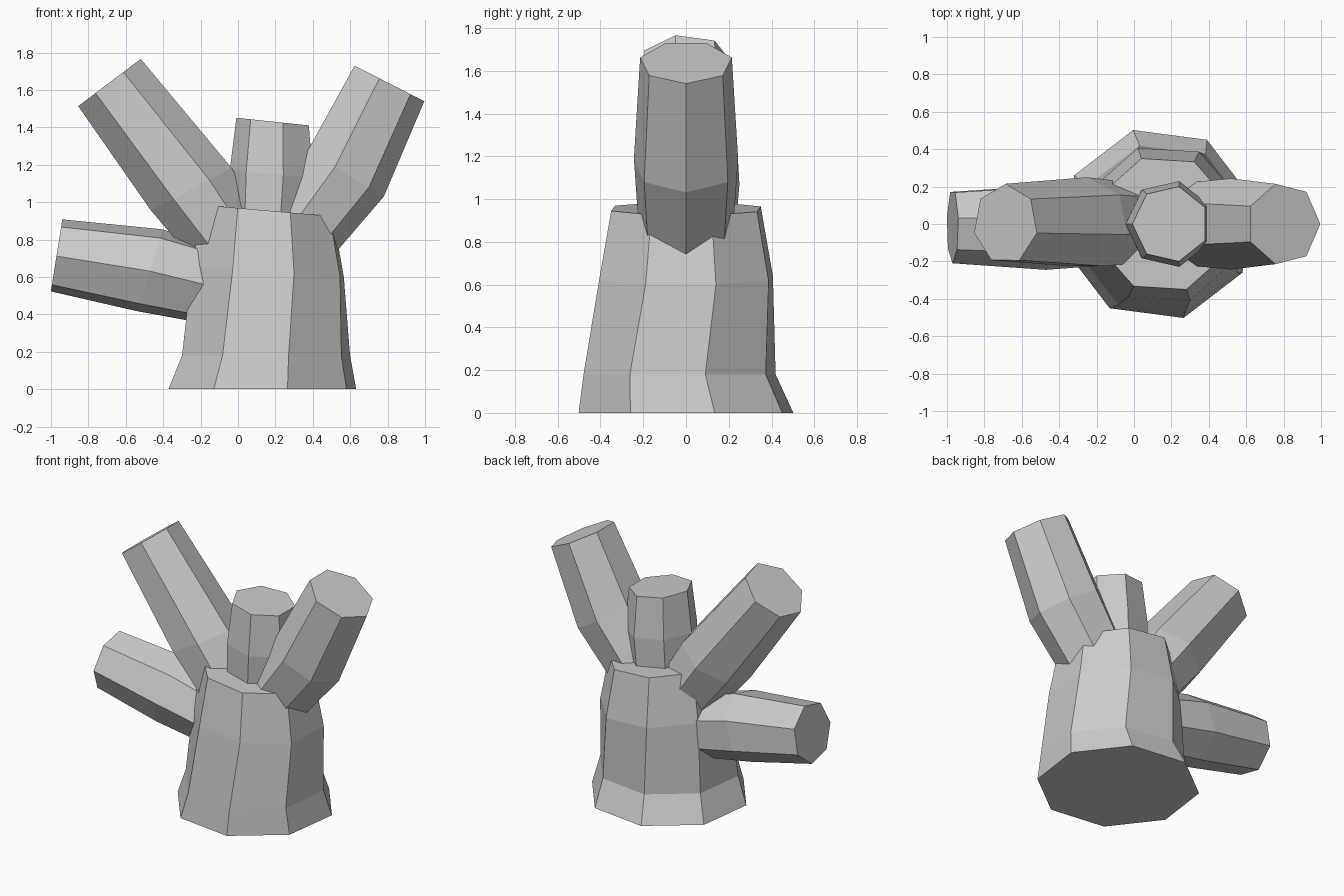
import bpy, bmesh
from math import sin, cos, radians, tau
from mathutils import Vector

cube = bpy.data.objects.get("Cube")
if cube:
    bpy.data.objects.remove(cube, do_unlink=True)

grey = bpy.data.materials.new("plain grey")
grey.use_nodes = True
colour = (0.6, 0.6, 0.6, 1)
grey.diffuse_color = colour
grey.node_tree.nodes["Principled BSDF"].inputs["Base Color"].default_value = colour


def limb(name, sides, rings):
    """Capped faceted tube; ring = (x, y, z, radius, lean towards +x, twist)."""
    bm = bmesh.new()
    loops = []
    for x, y, z, radius, lean, twist in rings:
        t = radians(lean)
        across, depth = Vector((cos(t), 0, -sin(t))), Vector((0, 1, 0))
        loop = []
        for i in range(sides):
            a = radians(twist) + tau * i / sides
            loop.append(bm.verts.new(Vector((x, y, z)) + radius * (cos(a) * across + sin(a) * depth)))
        loops.append(loop)
    for low, high in zip(loops, loops[1:]):
        for i in range(sides):
            j = (i + 1) % sides
            bm.faces.new((low[i], low[j], high[j], high[i]))
    bm.faces.new(loops[0][::-1])
    bm.faces.new(loops[-1])
    mesh = bpy.data.meshes.new(name)
    bm.to_mesh(mesh)
    bm.free()
    mesh.materials.append(grey)
    obj = bpy.data.objects.new(name, mesh)
    bpy.context.collection.objects.link(obj)
    return obj


# Flared trunk with a slanted cut top
limb("trunk", 8, [
    (0.13, 0, 0, 0.52, 0, 15),
    (0.15, -0.03, 0.18, 0.465, 0, 15),
    (0.16, 0, 0.63, 0.43, 4, 19),
    (0.16, 0, 0.955, 0.37, 5, 19),
])

# Sawn branches: each is rooted in the trunk, bulges, then narrows
limb("left_branch", 7, [
    (0.26, 0, 0.75, 0.22, 25, 0),
    (0.566, 0, 1.16, 0.25, 31, 0),
    (0.80, 0, 1.64, 0.22, 27, 0),
])
limb("right_upper_branch", 7, [
    (0, 0, 0.72, 0.22, -20, -13),
    (-0.25, 0, 1.07, 0.25, -28, -13),
    (-0.687, 0, 1.64, 0.215, -37, -13),
])
limb("right_lower_branch", 7, [
    (0, 0, 0.52, 0.21, -65, 12),
    (-0.47, -0.01, 0.635, 0.235, -73, 12),
    (-0.97, -0.01, 0.715, 0.2, -81, 12),
])
limb("middle_branch", 7, [
    (0.17, 0, 0.8, 0.22, 5, 180),
    (0.19, 0, 1.15, 0.235, 5, 180),
    (0.195, 0, 1.43, 0.205, 6, 180),
])
